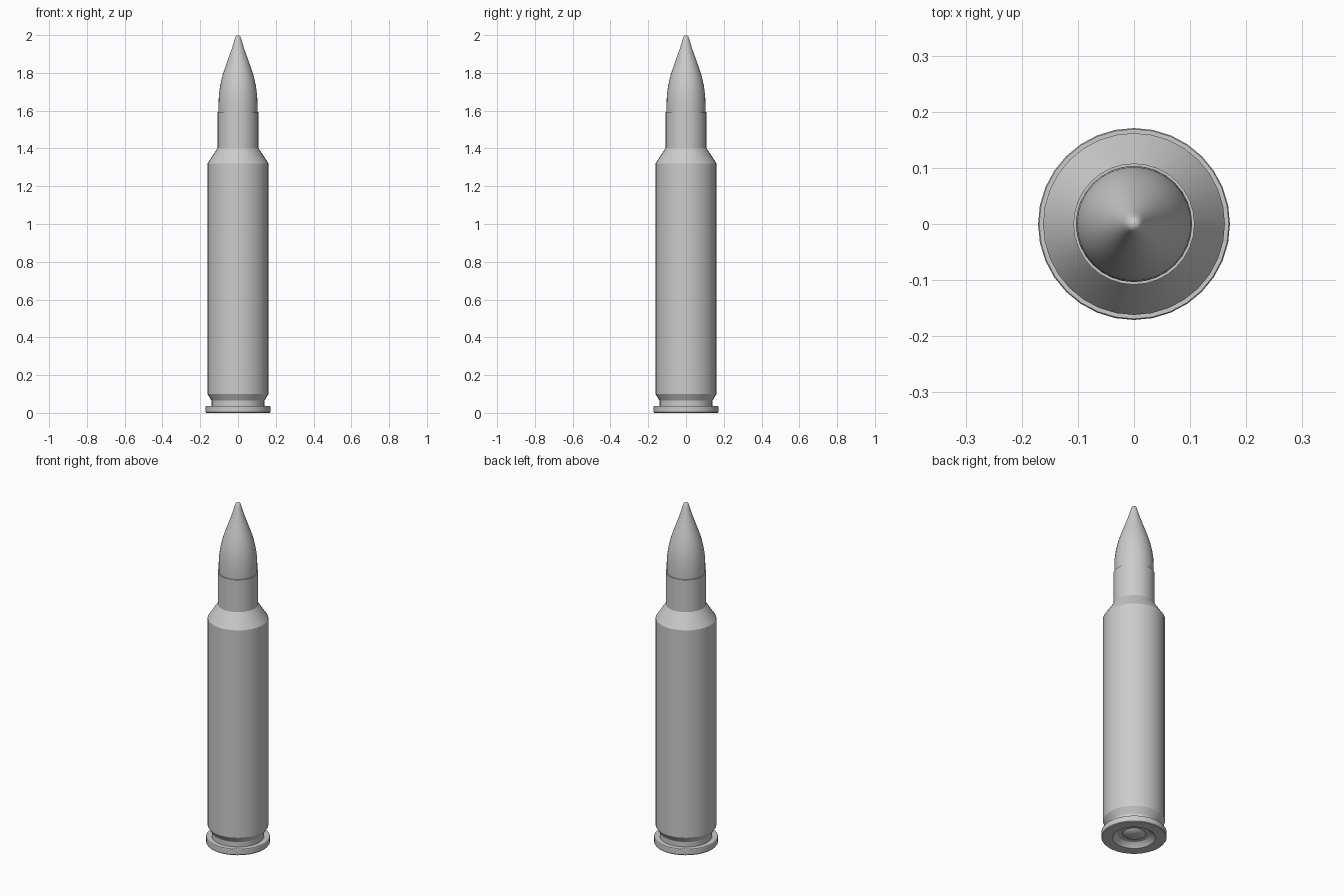
import bpy, bmesh, math

if "Cube" in bpy.data.objects:
    bpy.data.objects.remove(bpy.data.objects["Cube"])

SIDES = 32


def lathe(name, profile, angle=30):
    """Spin an (r, z) profile around z; points with r = 0 become poles."""
    bm = bmesh.new()
    rings = []
    for r, z in profile:
        if r == 0:
            rings.append([bm.verts.new((0, 0, z))] * SIDES)
        else:
            rings.append([bm.verts.new((r * math.cos(2 * math.pi * i / SIDES),
                                        r * math.sin(2 * math.pi * i / SIDES), z))
                          for i in range(SIDES)])
    for a, b in zip(rings, rings[1:]):
        for i in range(SIDES):
            j = (i + 1) % SIDES
            bm.faces.new(list(dict.fromkeys((a[i], a[j], b[j], b[i]))))
    bmesh.ops.recalc_face_normals(bm, faces=bm.faces)
    mesh = bpy.data.meshes.new(name)
    bm.to_mesh(mesh)
    bm.free()
    obj = bpy.data.objects.new(name, mesh)
    bpy.context.collection.objects.link(obj)
    bpy.ops.object.select_all(action='DESELECT')
    obj.select_set(True)
    bpy.context.view_layer.objects.active = obj
    bpy.ops.object.shade_smooth_by_angle(angle=math.radians(angle))
    return obj


# Case: recessed base with domed cap, rim, groove, body, shoulder, neck, mouth
lathe("case", [
    (0, 0.008), (0.03, 0.01), (0.05, 0.016), (0.06, 0.024), (0.085, 0.024),
    (0.10, 0.014), (0.112, 0.0),
    (0.168, 0.0), (0.171, 0.004), (0.171, 0.033), (0.169, 0.036),
    (0.14, 0.036), (0.14, 0.065), (0.162, 0.10),
    (0.162, 1.32), (0.108, 1.402), (0.108, 1.592), (0.103, 1.592),
    (0.103, 1.58), (0, 1.58)])

# Projectile: pointed tip rising out of the mouth
lathe("projectile_tip", [
    (0.1025, 1.581), (0.1035, 1.62), (0.1015, 1.68), (0.095, 1.73), (0.084, 1.78),
    (0.068, 1.83), (0.050, 1.88), (0.032, 1.93), (0.020, 1.97),
    (0.014, 1.99), (0.008, 1.998), (0, 2.0)], angle=40)
